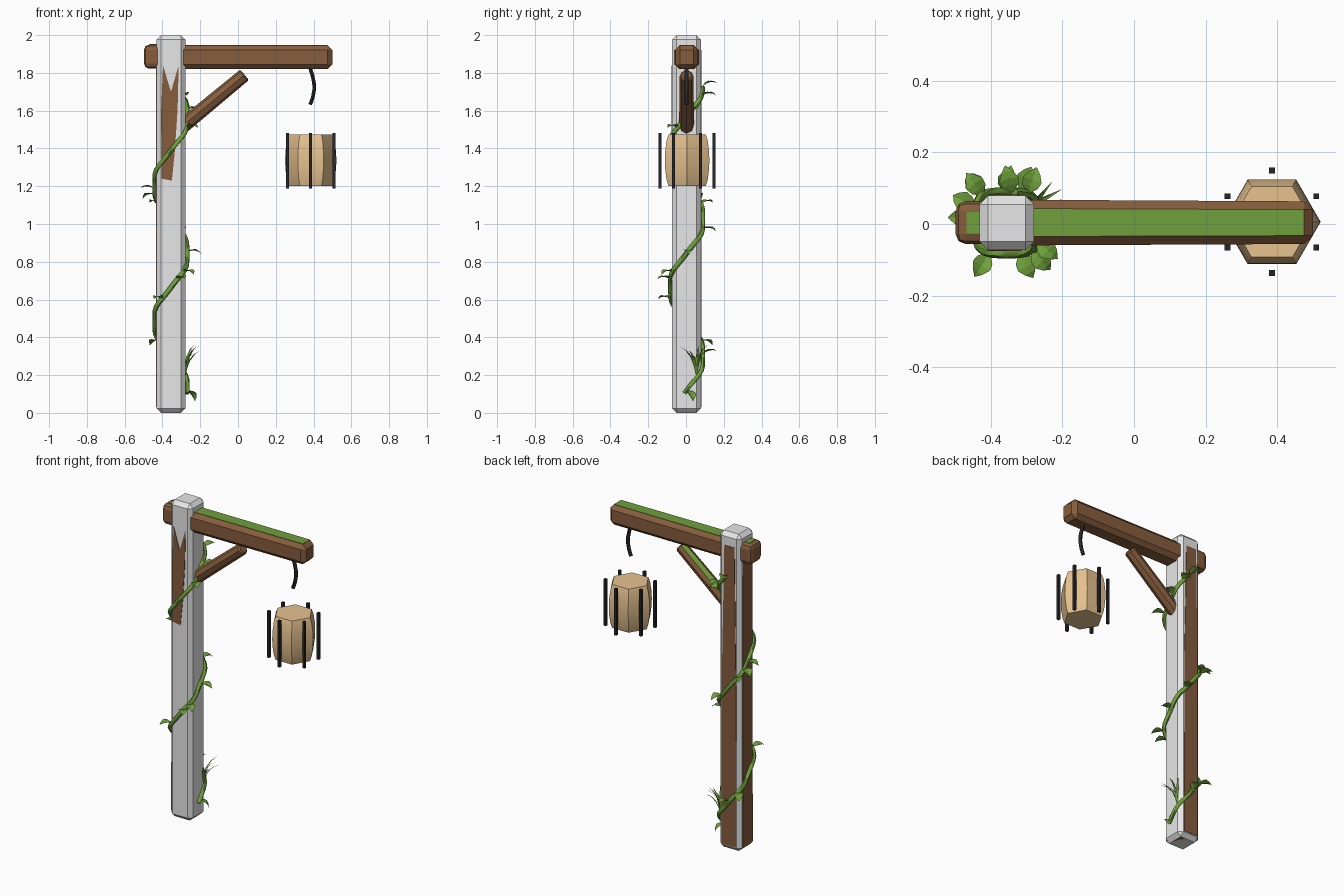
import bpy, bmesh, math
from mathutils import Vector, Matrix

if "Cube" in bpy.data.objects:
    bpy.data.objects.remove(bpy.data.objects["Cube"])


def mat(name, rgb):
    m = bpy.data.materials.new(name)
    m.diffuse_color = (*rgb, 1)
    m.use_nodes = True
    m.node_tree.nodes["Principled BSDF"].inputs["Base Color"].default_value = m.diffuse_color
    return m


GREY = mat("pale_grey", (0.8, 0.8, 0.8))
BROWN = mat("wood_brown", (0.24, 0.11, 0.047))
GREEN = mat("plant_green", (0.16, 0.35, 0.045))
BLACK = mat("iron_black", (0.02, 0.02, 0.023))
TAN = mat("paper_tan", (0.86, 0.58, 0.30))

PX, PY = -0.355, 0.003          # post centre
LX, LY = 0.385, 0.006           # lantern centre


def finish(name, bm, *mats):
    me = bpy.data.meshes.new(name)
    bm.to_mesh(me)
    bm.free()
    ob = bpy.data.objects.new(name, me)
    bpy.context.collection.objects.link(ob)
    for m in mats:
        me.materials.append(m)
    return ob


def box(name, lo, hi, m, bevel=0.0, seg=1):
    bm = bmesh.new()
    bmesh.ops.create_cube(bm, size=1)
    lo, hi = Vector(lo), Vector(hi)
    for v in bm.verts:
        v.co = (lo + hi) / 2 + v.co * (hi - lo)
    if bevel:
        bmesh.ops.bevel(bm, geom=bm.edges[:], offset=bevel, segments=seg,
                        affect='EDGES', profile=0.5)
    return finish(name, bm, m)


def plate(name, pts, push, m):
    """Flat polygon thickened along push."""
    bm = bmesh.new()
    f = bm.faces.new([bm.verts.new(p) for p in pts])
    new = bmesh.ops.extrude_face_region(bm, geom=[f])["geom"]
    bmesh.ops.translate(bm, vec=push, verts=[g for g in new if isinstance(g, bmesh.types.BMVert)])
    bmesh.ops.recalc_face_normals(bm, faces=bm.faces[:])
    return finish(name, bm, m)


def tube(name, pts, radius, m, res=2):
    cu = bpy.data.curves.new(name, 'CURVE')
    cu.dimensions = '3D'
    cu.bevel_depth, cu.bevel_resolution, cu.use_fill_caps = radius, res, True
    sp = cu.splines.new('POLY')
    sp.points.add(len(pts) - 1)
    for p, q in zip(sp.points, pts):
        p.co = (*q, 1)
    ob = bpy.data.objects.new(name, cu)
    bpy.context.collection.objects.link(ob)
    cu.materials.append(m)
    bpy.context.view_layer.objects.active = ob
    bpy.ops.object.select_all(action='DESELECT')
    ob.select_set(True)
    bpy.ops.object.convert(target='MESH')
    bpy.ops.object.shade_smooth_by_angle(angle=math.radians(60))
    return bpy.context.object


# Post with worn brown bark on the back, left, bottom and part of the front
H = 0.076
box("post", (PX - H, PY - H, 0), (PX + H, PY + H, 2), GREY, 0.024)
L, B, F = PX - H, PY + H, PY - H
plate("bark_back", [(PX - .050, B, .03), (PX + .047, B, .03), (PX + .045, B, 1.2),
                    (PX + .030, B, 1.92), (PX - .04, B, 1.92), (PX - .052, B, 1.0)],
      (0, .003, 0), BROWN)
plate("bark_left", [(L, PY - .050, .03), (L, PY + .048, .03), (L, PY + .050, 1.3),
                    (L, PY + .045, 1.9), (L, PY - .045, 1.9)], (-.003, 0, 0), BROWN)
plate("bark_front", [(-.405, F, 1.24), (-.350, F, 1.23), (-.335, F, 1.38), (-.320, F, 1.6),
                     (-.314, F, 1.84), (-.355, F, 1.70), (-.397, F, 1.84), (-.407, F, 1.6)],
      (0, -.003, 0), BROWN)
plate("bark_bottom", [(PX - .05, PY - .05, 0), (PX + .05, PY - .05, 0),
                      (PX + .05, PY + .05, 0), (PX - .05, PY + .05, 0)], (0, 0, .002), BROWN)

# Crossbeam, its stub behind the post, and moss on top
beam = box("crossbeam", (-0.40, -0.06, 1.82), (0.5, 0.068, 1.946), BROWN, 0.025)
for v in beam.data.vertices:
    if v.co.x > 0:
        v.co.y *= 0.93
box("beam_stub", (-0.498, -0.056, 1.822), (-0.40, 0.064, 1.95), BROWN, 0.028, 2)
plate("beam_moss", [(-0.28, -.034, 1.945), (0.475, -.031, 1.945), (0.475, .040, 1.945),
                    (-0.28, .043, 1.945)], (0, 0, .003), GREEN)
plate("stub_moss", [(-0.468, -.026, 1.949), (-0.43, -.026, 1.949), (-0.43, .034, 1.949),
                    (-0.468, .034, 1.949)], (0, 0, .003), GREEN)

# Diagonal brace, mossy on its upper back side
a, b = Vector((-0.31, 0.003, 1.505)), Vector((0.035, 0.003, 1.79))
bm = bmesh.new()
bmesh.ops.create_cone(bm, cap_ends=True, segments=8, radius1=.040, radius2=.036, depth=(b - a).length)
bmesh.ops.bevel(bm, geom=[e for e in bm.edges if abs(e.verts[0].co.z - e.verts[1].co.z) < 1e-4],
                offset=.008, segments=1, affect='EDGES')
rot = (b - a).to_track_quat('Z', 'Y').to_matrix().to_4x4()
bmesh.ops.transform(bm, matrix=Matrix.Translation((a + b) / 2) @ rot, verts=bm.verts[:])
bm.normal_update()
for f in bm.faces:
    f.material_index = int(f.normal.z > 0.4 and f.normal.y > 0.2 and f.normal.x < 0)
finish("brace", bm, BROWN, GREEN)

# Iron hook
tube("hook", [(.382, .003, 1.825), (.393, .003, 1.79), (.402, .003, 1.75), (.404, .003, 1.715),
              (.396, .003, 1.67), (.382, .003, 1.632)], .011, BLACK, 1)

# Lantern: bulging six-sided body
bm = bmesh.new()
rings = []
for z, r in [(1.20, .114), (1.235, .126), (1.29, .134), (1.335, .136),
             (1.385, .134), (1.44, .126), (1.475, .114)]:
    rings.append([bm.verts.new((LX + r * math.cos(k * math.pi / 3),
                                LY + r * math.sin(k * math.pi / 3), z)) for k in range(6)])
for lo, hi in zip(rings, rings[1:]):
    for k in range(6):
        j = (k + 1) % 6
        bm.faces.new((lo[k], lo[j], hi[j], hi[k]))
bm.faces.new(rings[0][::-1])
bm.faces.new(rings[-1])
lantern = finish("lantern_body", bm, TAN)
bpy.ops.object.select_all(action='DESELECT')
lantern.select_set(True)
bpy.context.view_layer.objects.active = lantern
bpy.ops.object.shade_smooth_by_angle(angle=math.radians(35))

# Lantern bars, one before each side
for k in range(6):
    t = math.radians(30 + 60 * k)
    x, y = LX + .143 * math.cos(t), LY + .143 * math.sin(t)
    box(f"lantern_bar_{k + 1}", (x - .008, y - .008, 1.188), (x + .008, y + .008, 1.482), BLACK)


# Vine winding round the post
def vine_at(deg):
    t = math.radians(deg)
    c, s = math.cos(t), math.sin(t)
    r = 0.086 / (c ** 4 + s ** 4) ** 0.25
    return Vector((PX + r * c, PY + r * s, 0.12 + 0.725 * deg / 360))


tube("vine", [vine_at(d) for d in range(-8, 806, 12)], .013, GREEN, 1)


# Leaves: creased, pointed, drooping at the tip
def leaf(name, base, direction, length, width):
    d = Vector(direction).normalized()
    side = d.cross(Vector((0, 0, 1))).normalized()
    up = side.cross(d)
    bm = bmesh.new()
    rows = []
    for t, w, h in [(0, .08, 0), (.3, .85, .08), (.55, 1, .1), (.8, .6, .04), (1, .02, -.1)]:
        c = base + d * length * t + up * length * h
        e = up * width * w * .15
        rows.append([bm.verts.new(p) for p in
                     (c - side * width * w / 2 + e, c, c + side * width * w / 2 + e)])
    for p, q in zip(rows, rows[1:]):
        for i in range(2):
            bm.faces.new((p[i], p[i + 1], q[i + 1], q[i]))
    finish(name, bm, GREEN)


for i, (turn, aim, rise) in enumerate([
        (0, 40, -.9), (130, 128, -.2), (95, 75, .3), (240, 238, .1), (292, 300, .1),
        (312, 314, -.1), (365, 2, -.1), (425, 68, -.1), (490, 128, .2), (530, 180, .1),
        (515, 150, -.2), (690, 318, .1), (735, 25, .2), (775, 70, .1), (800, 105, .3)]):
    t = math.radians(aim)
    leaf(f"leaf_{i + 1}", vine_at(turn), (math.cos(t), math.sin(t), rise), .078, .055)

# Grass tuft on the post's right side
root = Vector((PX + H, 0.055, 0.19))
for i, (x, y, z) in enumerate([(.05, -.075, .17), (.07, -.035, .15), (.04, .05, .18),
                               (.065, .035, .14), (.03, -.02, .13), (.06, .01, .17)]):
    leaf(f"grass_blade_{i + 1}", root, (x, y, z), Vector((x, y, z)).length, .014)
